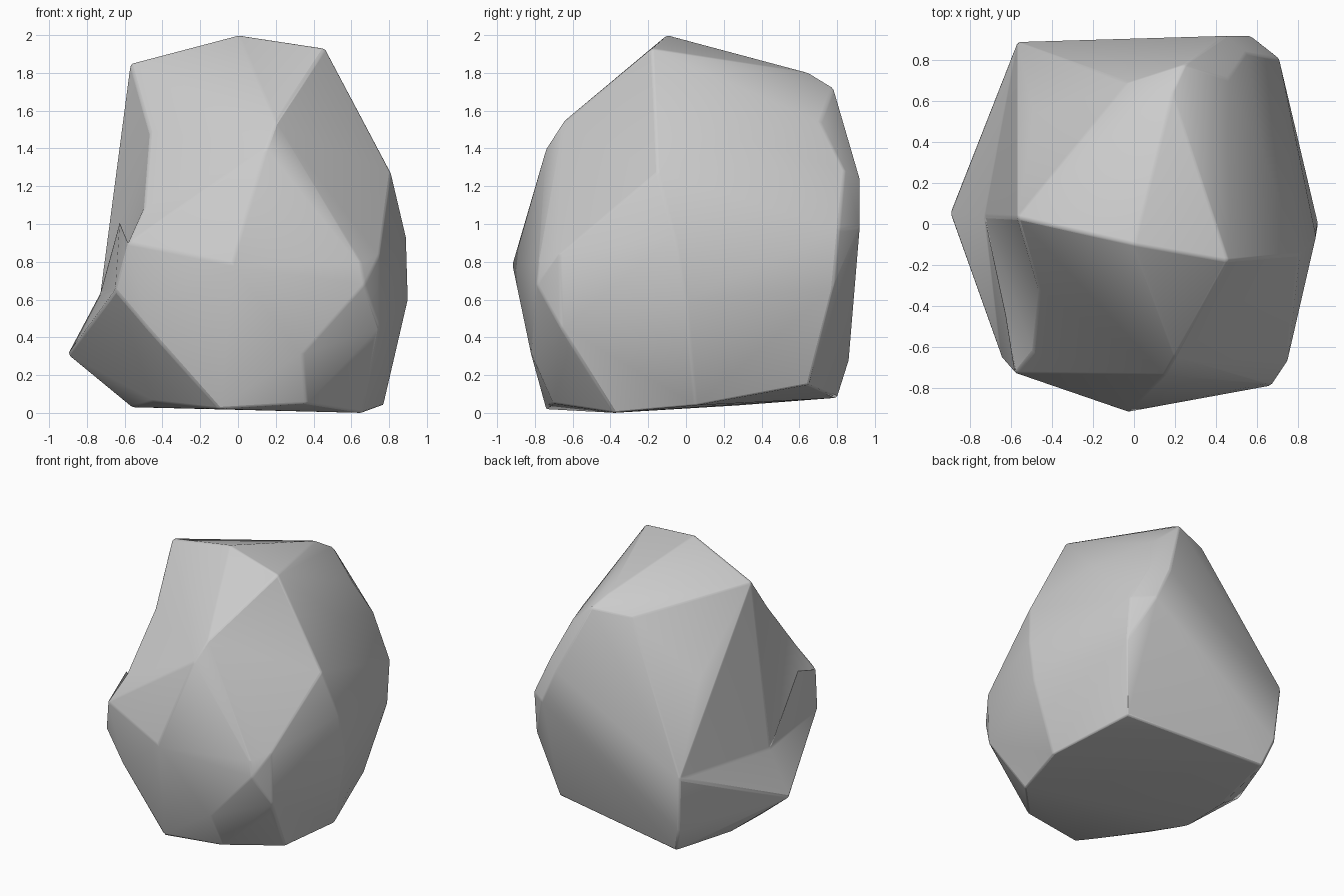
import bpy, bmesh

if "Cube" in bpy.data.objects:
    bpy.data.objects.remove(bpy.data.objects["Cube"])

def hull(name, points):
    bm = bmesh.new()
    for p in points:
        bm.verts.new(p)
    res = bmesh.ops.convex_hull(bm, input=bm.verts[:])
    loose = {g for g in res["geom_interior"] + res["geom_unused"] if isinstance(g, bmesh.types.BMVert)}
    bmesh.ops.delete(bm, geom=[v for v in loose if v.is_valid], context='VERTS')
    bmesh.ops.recalc_face_normals(bm, faces=bm.faces[:])
    me = bpy.data.meshes.new(name)
    bm.to_mesh(me)
    bm.free()
    ob = bpy.data.objects.new(name, me)
    bpy.context.collection.objects.link(ob)
    return ob

def combine(target, other, operation):
    other.hide_render = True
    mod = target.modifiers.new("combine", 'BOOLEAN')
    mod.operation = operation
    mod.solver = 'EXACT'
    mod.object = other
    bpy.context.view_layer.objects.active = target
    bpy.ops.object.modifier_apply(modifier=mod.name)
    bpy.data.objects.remove(other)

# corner points shared by the main body and the left spur
shoulder = [(-.73, .04, .63), (-.65, -.65, .65), (-.48, -.70, .45), (-.45, -.37, .06),
            (-.57, .89, .68), (-.54, .86, .27), (-.48, .80, .08)]
crest = [(-.57, .03, 1.85), (0, -.1, 2), (.46, -.18, 1.93), (-.46, .23, 1.68),
         (.19, .65, 1.80), (.25, .78, 1.72), (-.03, .69, 1.69), (.64, .32, 1.46),
         (.46, .71, 1.54), (-.32, .68, 1.31), (-.49, .54, 1.28)]
front = [(.2, -.65, 1.54), (.15, -.74, 1.4), (-.03, -.92, .79), (-.58, -.73, .9),
         (.65, -.78, .79), (.67, -.79, .68), (.75, -.67, .84), (.33, -.82, .4),
         (.34, -.82, .31), (.75, -.66, .45), (.7, -.62, .34)]
right = [(.81, -.15, 1.27), (.89, -.06, .93), (.9, .0, .6), (.71, .81, .97),
         (.71, .78, .66), (.45, .92, 1.24), (.57, .92, .98), (.55, .84, 1.28)]
base = [(.36, -.7, .05), (-.1, -.74, .02), (.66, -.38, 0), (.77, .05, .04),
        (.6, .65, .15), (-.56, -.1, .03), (-.56, .28, .04)]

# main boulder body
rock = hull("boulder", crest + front + right + base + shoulder)
rock.select_set(True)

# shallow hollow on the upper front right
hollow = hull("hollow_cutter", [(.46, -.18, 1.93), (.2, -.65, 1.54), (.81, -.15, 1.27),
                                (.75, -.67, .84), (.65, -.47, 1.42)])
combine(rock, hollow, 'DIFFERENCE')

# chipped edge on the upper front left
chip = hull("chip_cutter", [(-.57, .03, 1.85), (-.46, -.33, 1.5), (-.49, -.64, 1.1),
                            (-.58, -.73, .9), (-.73, .04, .63), (-.62, -.375, 1.4)])
combine(rock, chip, 'DIFFERENCE')

# pointed spur low on the left
spur = hull("spur_helper", shoulder + [(-.9, .05, .31), (-.56, -.1, .03), (-.56, .28, .04), (0, 0, .3)])
combine(rock, spur, 'UNION')

# soften the edges slightly
bev = rock.modifiers.new("soft_edges", 'BEVEL')
bev.width = .012
bev.segments = 2
bev.limit_method = 'ANGLE'
bev.angle_limit = .3
bpy.ops.object.shade_smooth_by_angle(angle=.5)
